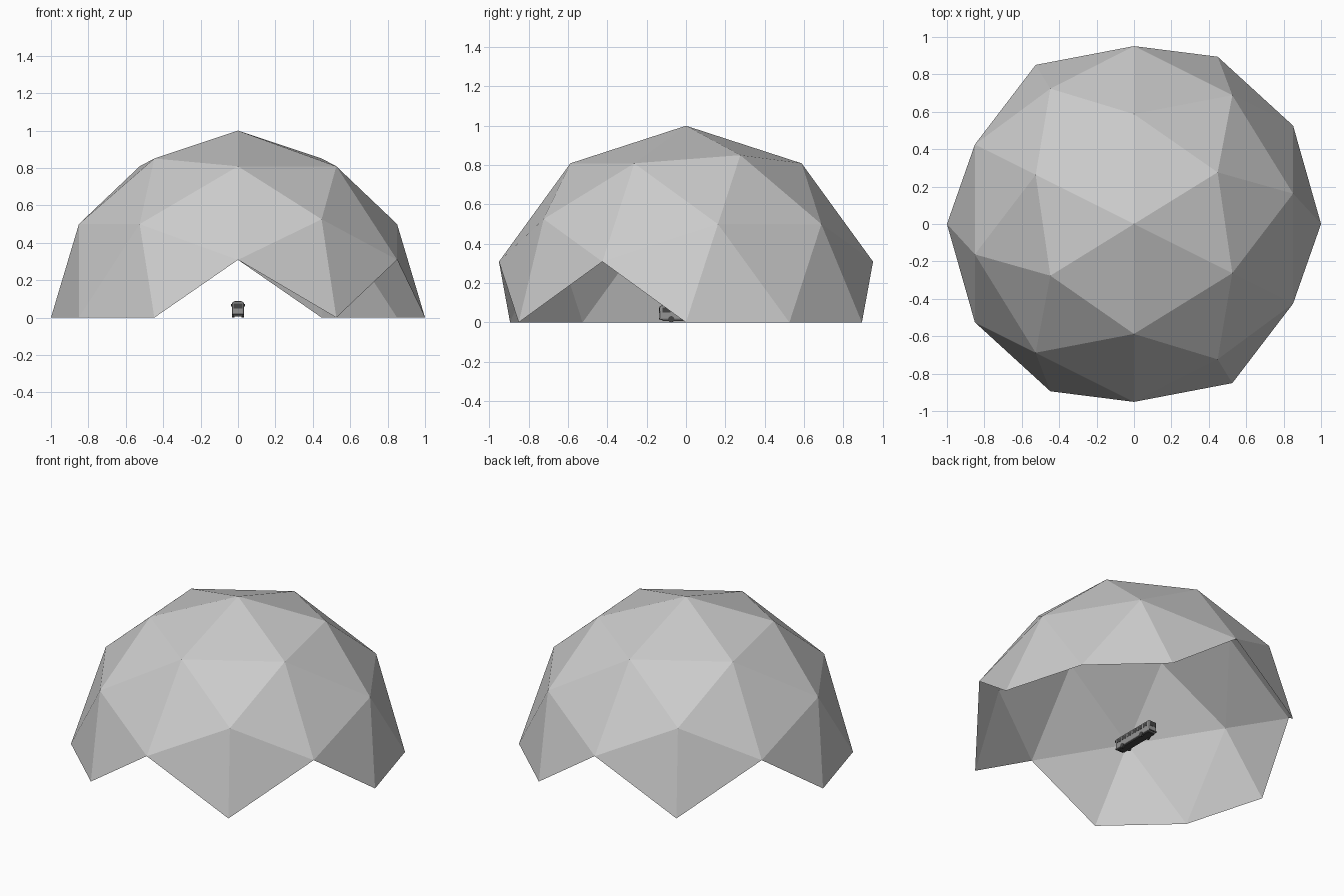
import bpy, bmesh, math
from mathutils import Vector, Matrix
from itertools import combinations, product

if "Cube" in bpy.data.objects:
    bpy.data.objects.remove(bpy.data.objects["Cube"])


def material(name, v):
    m = bpy.data.materials.new(name)
    m.diffuse_color = (v, v, v, 1)
    m.use_nodes = True
    m.node_tree.nodes["Principled BSDF"].inputs["Base Color"].default_value = m.diffuse_color
    return m


SHELL = material("light grey", 0.6)
PAINT = material("mid grey", 0.3)
DARK = material("dark grey", 0.06)


def finish(bm, name, mat):
    me = bpy.data.meshes.new(name)
    bm.to_mesh(me)
    bm.free()
    me.materials.append(mat)
    ob = bpy.data.objects.new(name, me)
    bpy.context.collection.objects.link(ob)
    return ob


def box(name, center, size, mat, bevel=0.0):
    bm = bmesh.new()
    bmesh.ops.create_cube(bm, size=1)
    bmesh.ops.scale(bm, vec=size, verts=bm.verts)
    bmesh.ops.translate(bm, vec=center, verts=bm.verts)
    if bevel:
        bmesh.ops.bevel(bm, geom=bm.edges[:], offset=bevel, segments=2,
                        profile=0.5, affect='EDGES')
    return finish(bm, name, mat)


# Geodesic dome: icosahedron corners plus edge midpoints pushed to the sphere
phi = (1 + math.sqrt(5)) / 2
corners = []
for s, t in product((-1, 1), repeat=2):
    for p in ((s, 0, t * phi), (t * phi, s, 0), (0, t * phi, s)):
        corners.append(Vector(p).normalized())
mids = [(a + b).normalized() for a, b in combinations(corners, 2)
        if (a - b).length < 1.1]
turn = Matrix.Rotation(math.atan(1 / phi), 3, 'Z')
bm = bmesh.new()
for p in corners + mids:
    bm.verts.new(turn @ p)
bmesh.ops.convex_hull(bm, input=bm.verts[:])
# only whole panels above ground stay, which leaves the four doorways
low = [f for f in bm.faces if min(v.co.z for v in f.verts) < -0.01]
bmesh.ops.delete(bm, geom=low, context='FACES')
bmesh.ops.recalc_face_normals(bm, faces=bm.faces[:])
if sum(f.normal.dot(f.calc_center_median()) for f in bm.faces) < 0:
    bmesh.ops.reverse_faces(bm, faces=bm.faces[:])
finish(bm, "dome_shell", SHELL)

# Small bus parked in the middle, front towards -y
Y0, Y1 = -0.135, 0.175
MID, LEN = (Y0 + Y1) / 2, Y1 - Y0
box("bus_body", (0, MID, 0.049), (0.062, LEN, 0.072), PAINT, 0.008)
box("bus_roof_unit", (0, MID + 0.03, 0.087), (0.036, 0.12, 0.006), PAINT)
box("bus_chassis", (0, MID, 0.012), (0.05, LEN - 0.03, 0.010), DARK)
for name, y in (("windscreen", Y0), ("rear_window", Y1)):
    box(name, (0, y, 0.062), (0.046, 0.003, 0.028), DARK)
for name, y in (("front_bumper", Y0), ("rear_bumper", Y1)):
    box(name, (0, y, 0.018), (0.056, 0.006, 0.008), DARK)
for side in (-1, 1):
    for i in range(6):
        box("side_window", (side * 0.031, Y0 + 0.035 + i * 0.048, 0.063),
            (0.002, 0.040, 0.024), DARK)
    box("wing_mirror", (side * 0.034, Y0 + 0.002, 0.066),
        (0.005, 0.004, 0.014), DARK)
    # wheels
    for y in (Y0 + 0.06, Y1 - 0.075):
        bm = bmesh.new()
        bmesh.ops.create_cone(bm, cap_ends=True, segments=16, radius1=0.016,
                              radius2=0.016, depth=0.012)
        bmesh.ops.rotate(bm, matrix=Matrix.Rotation(math.pi / 2, 3, 'Y'),
                         verts=bm.verts)
        bmesh.ops.translate(bm, vec=(side * 0.026, y, 0.016), verts=bm.verts)
        finish(bm, "bus_wheel", DARK)
